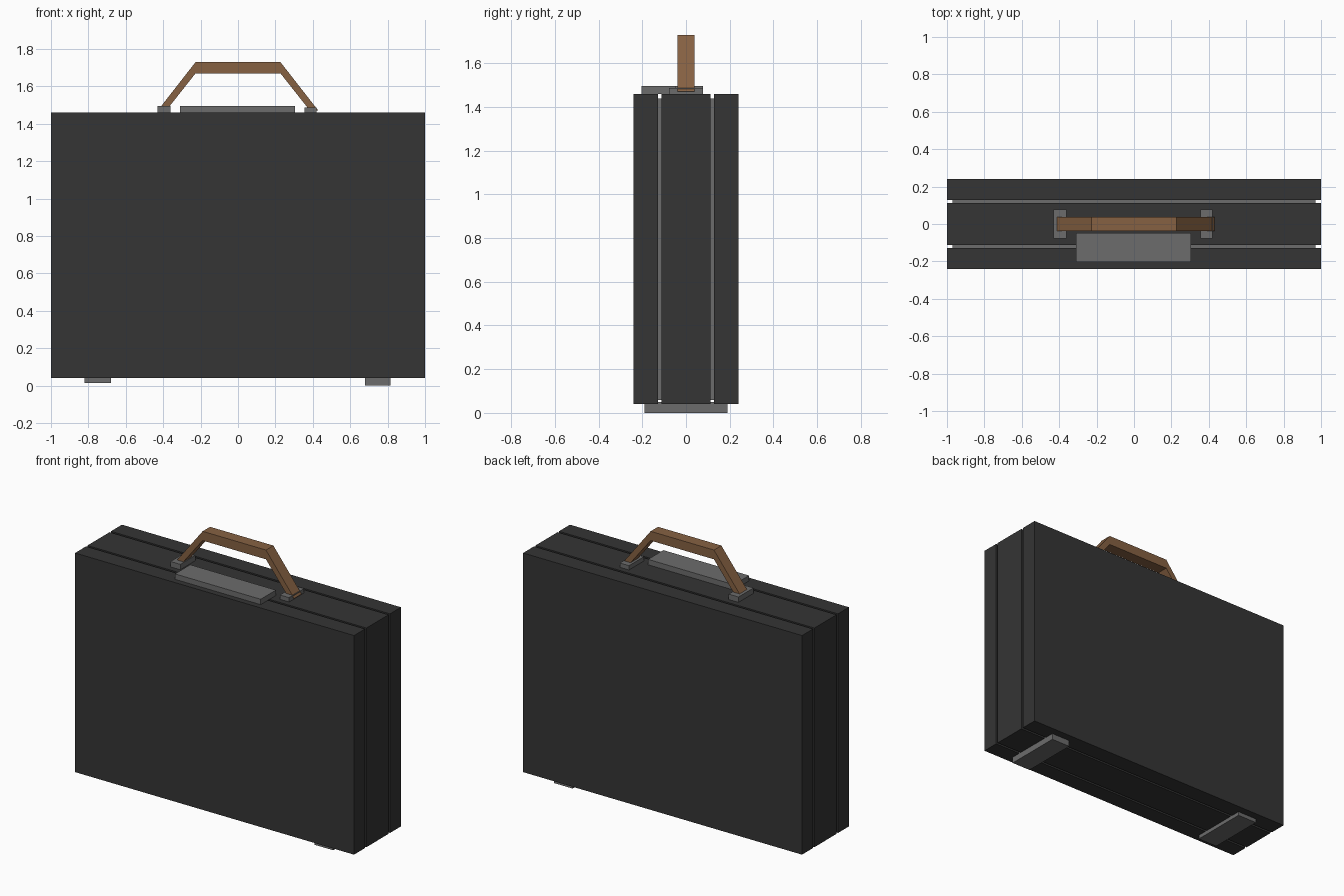
import bpy
import bmesh

if "Cube" in bpy.data.objects:
    bpy.data.objects.remove(bpy.data.objects["Cube"])


def material(name, rgb):
    m = bpy.data.materials.new(name)
    m.diffuse_color = (*rgb, 1)
    m.use_nodes = True
    m.node_tree.nodes["Principled BSDF"].inputs["Base Color"].default_value = m.diffuse_color
    return m


LEATHER = material("black_leather", (0.035, 0.035, 0.035))
METAL = material("grey_metal", (0.15, 0.15, 0.15))
BROWN = material("brown_leather", (0.24, 0.12, 0.055))


def finish(name, bm, mat):
    bmesh.ops.recalc_face_normals(bm, faces=bm.faces[:])
    mesh = bpy.data.meshes.new(name)
    bm.to_mesh(mesh)
    bm.free()
    mesh.materials.append(mat)
    ob = bpy.data.objects.new(name, mesh)
    bpy.context.collection.objects.link(ob)
    return ob


def box(name, x, y, z, mat):
    """Box from (min, max) ranges on each axis."""
    bm = bmesh.new()
    bmesh.ops.create_cube(bm, size=1)
    for v in bm.verts:
        for i, (lo, hi) in enumerate((x, y, z)):
            v.co[i] = hi if v.co[i] > 0 else lo
    return finish(name, bm, mat)


# Case: two lids and a middle frame, separated by seams over an inner core
box("front_lid", (-1, 1), (-0.24, -0.128), (0.04, 1.46), LEATHER)
box("middle_frame", (-1, 1), (-0.113, 0.113), (0.04, 1.46), LEATHER)
box("back_lid", (-1, 1), (0.128, 0.24), (0.04, 1.46), LEATHER)
box("inner_core", (-0.97, 0.97), (-0.21, 0.21), (0.06, 1.44), METAL)

# Feet (the left one is slightly thinner)
box("left_foot", (-0.82, -0.68), (-0.19, 0.19), (0.015, 0.05), METAL)
box("right_foot", (0.68, 0.815), (-0.19, 0.19), (0.0, 0.05), METAL)

# Clasp plate bridging the front seam
box("clasp_plate", (-0.31, 0.305), (-0.203, -0.047), (1.46, 1.495), METAL)

# Handle mounts
box("left_handle_mount", (-0.43, -0.36), (-0.077, 0.077), (1.46, 1.495), METAL)
box("right_handle_mount", (0.355, 0.42), (-0.077, 0.077), (1.46, 1.488), METAL)

# Handle: trapezoid arch profile extruded through its depth
half = [(0.43, 1.47), (0.227, 1.73), (0.227, 1.67), (0.385, 1.47)]
outer, inner = half[:2], half[2:]
profile = ([(-x, z) for x, z in outer] + [(x, z) for x, z in outer[::-1]]
           + [(x, z) for x, z in inner[::-1]] + [(-x, z) for x, z in inner])
bm = bmesh.new()
rings = [[bm.verts.new((x, y, z)) for x, z in profile] for y in (-0.038, 0.038)]
front, back = rings
n = len(profile)
for i in range(n):
    j = (i + 1) % n
    bm.faces.new((front[i], front[j], back[j], back[i]))
# Side faces as quads: left strut, grip, right strut
for ring in rings:
    for a, b, c, d in ((0, 1, 6, 7), (1, 2, 5, 6), (2, 3, 4, 5)):
        bm.faces.new((ring[a], ring[b], ring[c], ring[d]))
finish("carry_handle", bm, BROWN)
